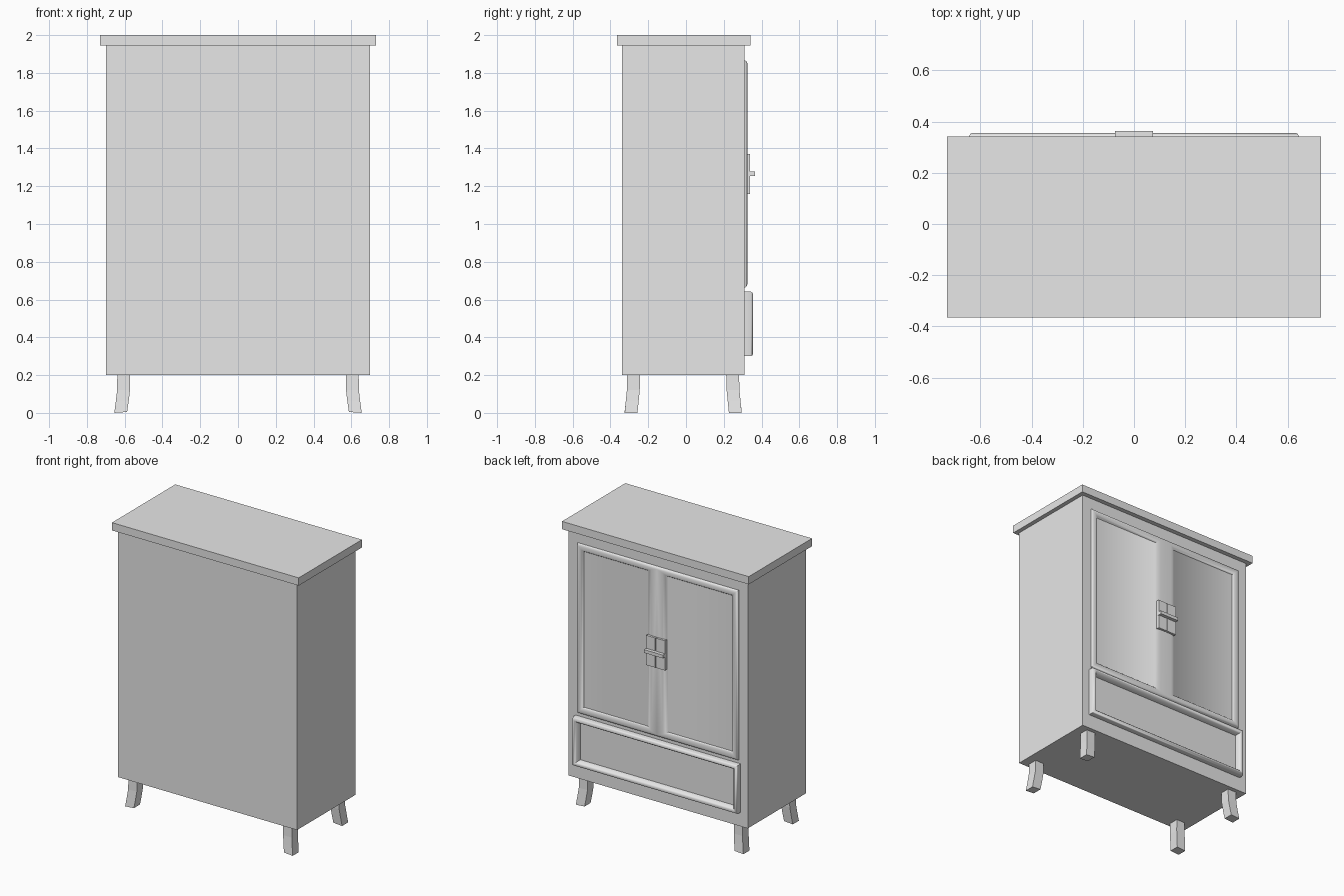
import bpy, bmesh
from math import radians

cube = bpy.data.objects.get("Cube")
if cube:
    bpy.data.objects.remove(cube, do_unlink=True)

grey = bpy.data.materials.new("plain grey")
grey.use_nodes = True
grey.diffuse_color = (0.8, 0.8, 0.8, 1)
for node in grey.node_tree.nodes:
    if node.type == 'BSDF_PRINCIPLED':
        node.inputs["Base Color"].default_value = grey.diffuse_color

MID_Y = -0.015   # depth centre of the carcass
FACE = 0.31      # plane carrying the doors and drawer


def loft(name, loops, smooth=False):
    """Skin a list of four-cornered loops and cap both ends."""
    bm = bmesh.new()
    rings = [[bm.verts.new(p) for p in loop] for loop in loops]
    for a, b in zip(rings, rings[1:]):
        for i in range(4):
            j = (i + 1) % 4
            bm.faces.new((a[i], a[j], b[j], b[i]))
    bm.faces.new(rings[0])
    bm.faces.new(rings[-1])
    bmesh.ops.recalc_face_normals(bm, faces=bm.faces)
    mesh = bpy.data.meshes.new(name)
    bm.to_mesh(mesh)
    bm.free()
    mesh.materials.append(grey)
    obj = bpy.data.objects.new(name, mesh)
    bpy.context.collection.objects.link(obj)
    if smooth:
        bpy.ops.object.select_all(action='DESELECT')
        obj.select_set(True)
        bpy.context.view_layer.objects.active = obj
        bpy.ops.object.shade_smooth_by_angle(angle=radians(50))
    return obj


def upright(x0, x1, z0, z1, y):
    return [(x0, y, z0), (x1, y, z0), (x1, y, z1), (x0, y, z1)]


def box(name, x0, x1, y0, y1, z0, z1):
    return loft(name, [upright(x0, x1, z0, z1, y) for y in (y0, y1)])


# Carcass and overhanging top
box("carcass", -0.70, 0.70, -0.34, FACE, 0.20, 1.945)
box("top_slab", -0.73, 0.73, -0.365, 0.342, 1.945, 2.0)

# Splayed legs: height, centre x, centre y offset
LEG = [(0.20, 0.605, 0.262), (0.12, 0.606, 0.264),
       (0.06, 0.613, 0.270), (0.005, 0.621, 0.276)]
H = 0.034
for sx, side in ((1, "left"), (-1, "right")):
    for sy, end in ((1, "door"), (-1, "plain")):
        loops = []
        for z, cx, cy in LEG:
            x, y = sx * cx, MID_Y + sy * cy
            loops.append([(x - H, y - H, z), (x + H, y - H, z),
                          (x + H, y + H, z), (x - H, y + H, z)])
        # sole tilts up slightly towards the inside
        loops[-1] = [(x, y, z - 0.005 * (x * sx > 0.62)) for x, y, z in loops[-1]]
        loft(f"{side}_{end}_side_leg", loops)

# Doors with rounded mouldings: outer inset, centre inset, height off the face
DOOR = [(0, 0, -0.01), (0, 0, 0.004), (0.006, 0, 0.012), (0.016, 0, 0.015),
        (0.03, 0.045, 0.015), (0.042, 0.065, 0.011), (0.05, 0.08, 0.001)]
for s, side in ((1, "left"), (-1, "right")):
    loft(f"{side}_door",
         [upright(s * c, s * (0.63 - o), 0.665 + o, 1.865 - o, FACE + h)
          for o, c, h in DOOR], smooth=True)
    # Lock plate on each door
    box(f"{side}_lock_plate", s * 0.003, s * 0.073, FACE, 0.34, 1.16, 1.37)

# Latch bar across both plates
box("latch_bar", -0.074, 0.074, 0.335, 0.364, 1.255, 1.278)

# Drawer with a deep raised rim: inset, height off the face
DRAWER = [(0, -0.01), (0, 0.032), (0.005, 0.041), (0.013, 0.046),
          (0.022, 0.044), (0.031, 0.034), (0.037, 0.002)]
loft("drawer",
     [upright(-0.645 + o, 0.645 - o, 0.30 + o, 0.642 - o, FACE + h)
      for o, h in DRAWER], smooth=True)
